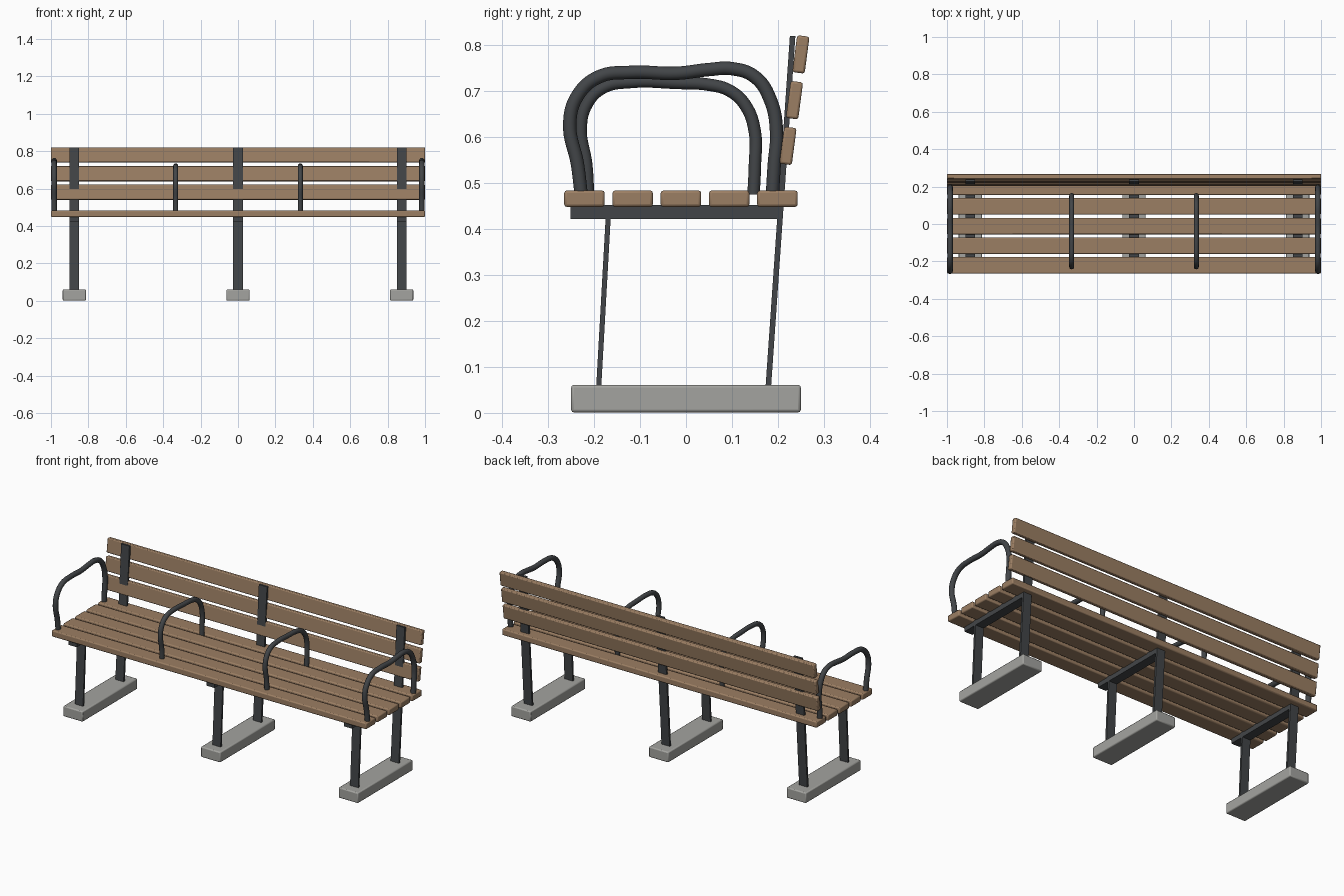
import bpy
import math
from mathutils import Vector

if "Cube" in bpy.data.objects:
    bpy.data.objects.remove(bpy.data.objects["Cube"])


def material(name, rgb):
    m = bpy.data.materials.new(name)
    m.diffuse_color = (*rgb, 1)
    m.use_nodes = True
    m.node_tree.nodes["Principled BSDF"].inputs["Base Color"].default_value = m.diffuse_color
    return m


wood = material("wood", (0.33, 0.21, 0.125))
metal = material("dark_metal", (0.055, 0.06, 0.065))
concrete = material("concrete", (0.37, 0.37, 0.35))


def box(name, loc, size, mat, tilt=0.0, bevel=0.0):
    bpy.ops.mesh.primitive_cube_add(size=1, location=loc, rotation=(tilt, 0, 0))
    ob = bpy.context.object
    ob.name = name
    ob.scale = size
    bpy.ops.object.transform_apply(location=False, rotation=False, scale=True)
    ob.data.materials.append(mat)
    if bevel:
        mod = ob.modifiers.new("soft_edges", 'BEVEL')
        mod.width = bevel
        mod.segments = 2
        bpy.ops.object.shade_smooth_by_angle(angle=math.radians(40))
    return ob


def bar(name, x, start, end, width, thick):
    """Flat bar between two (y, z) points."""
    a, b = Vector((x, *start)), Vector((x, *end))
    d = b - a
    return box(name, (a + b) / 2, (width, thick, d.length), metal,
               tilt=-math.atan2(d.y, d.z))


def tube(name, x, points, radius):
    """Bent round tube through (y, z) points."""
    cu = bpy.data.curves.new(name, 'CURVE')
    cu.dimensions = '3D'
    cu.bevel_depth = radius
    cu.bevel_resolution = 4
    cu.use_fill_caps = True
    cu.resolution_u = 8
    sp = cu.splines.new('BEZIER')
    sp.bezier_points.add(len(points) - 1)
    for bp, (y, z) in zip(sp.bezier_points, points):
        bp.co = (x, y, z)
        bp.handle_left_type = bp.handle_right_type = 'AUTO'
    ob = bpy.data.objects.new(name, cu)
    bpy.context.collection.objects.link(ob)
    cu.materials.append(metal)
    bpy.ops.object.select_all(action='DESELECT')
    ob.select_set(True)
    bpy.context.view_layer.objects.active = ob
    bpy.ops.object.convert(target='MESH')
    bpy.ops.object.shade_smooth_by_angle(angle=math.radians(40))


# three supports: footing, legs and seat bearer
for x in (-0.875, 0, 0.875):
    box("footing", (x, 0, 0.031), (0.124, 0.50, 0.06), concrete, bevel=0.006)
    bar("front_leg", x, (-0.19, 0.055), (-0.169, 0.43), 0.052, 0.011)
    bar("back_post", x, (0.179, 0.055), (0.232, 0.82), 0.052, 0.012)
    box("seat_bearer", (x, -0.021, 0.437), (0.052, 0.46, 0.03), metal)

# seat slats
for i in range(5):
    box("seat_slat", (0, -0.221 + 0.105 * i, 0.466), (2, 0.088, 0.036), wood, bevel=0.006)

# tilted backrest slats
for i in range(3):
    box("back_slat", (0, 0.222 + 0.014 * i, 0.581 + 0.0995 * i), (2, 0.027, 0.081), wood,
        tilt=-math.radians(7.5), bevel=0.005)

# armrests: taller at the ends, lower dividers between seats
end_path = [(-0.228, 0.475), (-0.236, 0.54), (-0.253, 0.63), (-0.236, 0.69), (-0.19, 0.731),
            (-0.12, 0.741), (-0.02, 0.739), (0.05, 0.747), (0.10, 0.749), (0.15, 0.731),
            (0.184, 0.68), (0.197, 0.61), (0.192, 0.54), (0.188, 0.475)]
mid_path = [(-0.213, 0.475), (-0.217, 0.54), (-0.229, 0.62), (-0.216, 0.672), (-0.18, 0.708),
            (-0.12, 0.72), (-0.02, 0.718), (0.05, 0.714), (0.095, 0.701), (0.13, 0.668),
            (0.15, 0.61), (0.15, 0.54), (0.147, 0.475)]
for s in (-1, 1):
    tube("end_armrest", s * 0.983, end_path, 0.0145)
    tube("middle_armrest", s * 0.333, mid_path, 0.0135)
